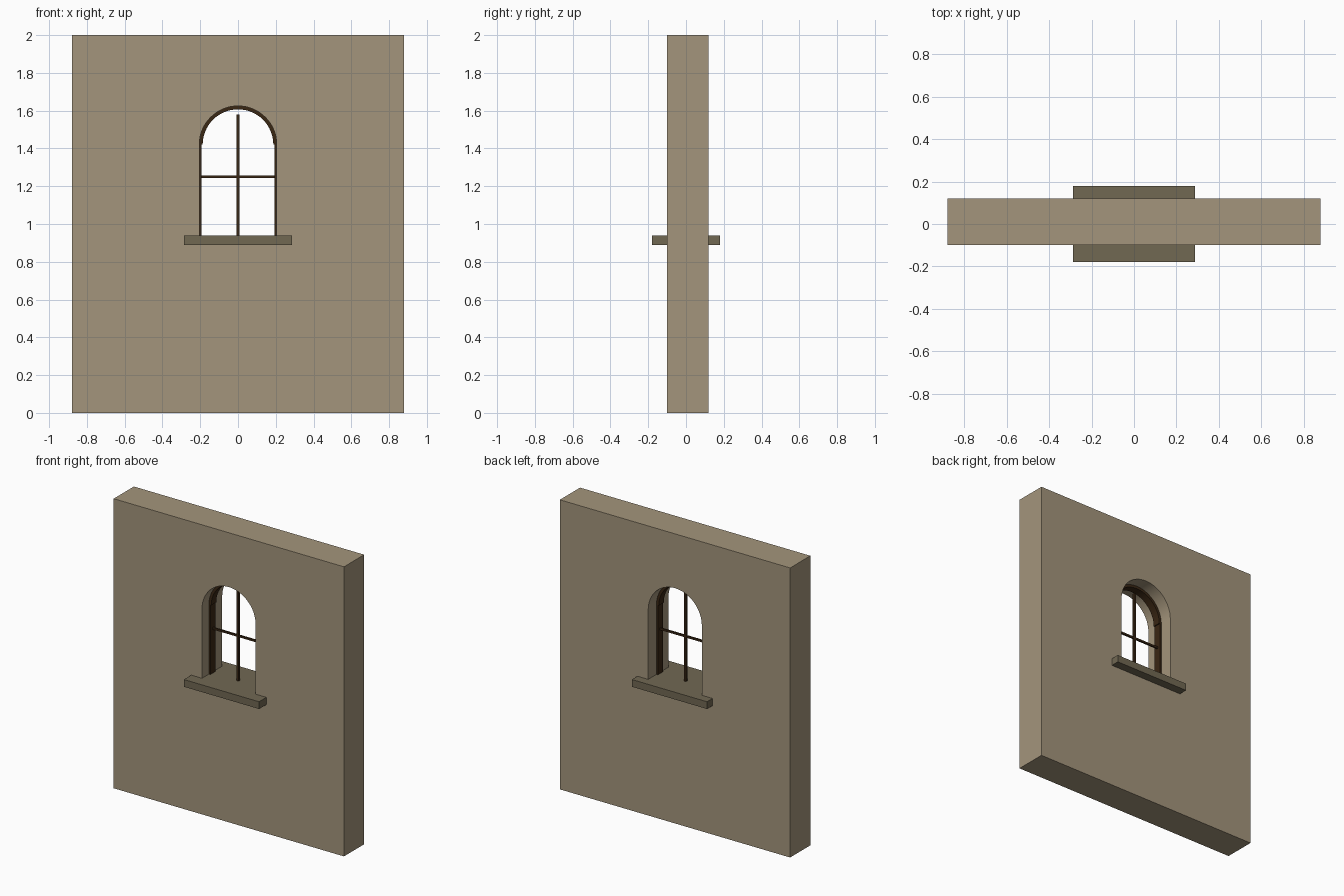
import bpy
import bmesh
from math import cos, sin, pi, radians

cube = bpy.data.objects.get("Cube")
if cube:
    bpy.data.objects.remove(cube, do_unlink=True)


def material(name, rgb):
    mat = bpy.data.materials.new(name)
    mat.use_nodes = True
    mat.diffuse_color = (*rgb, 1)
    mat.node_tree.nodes["Principled BSDF"].inputs["Base Color"].default_value = (*rgb, 1)
    return mat


plaster = material("tan plaster", (0.37, 0.3, 0.2))
stone = material("grey brown stone", (0.165, 0.138, 0.086))
wood = material("dark brown wood", (0.042, 0.02, 0.007))


def slab(name, outline, y0, y1, mat):
    """Extrude an outline in the xz plane from y0 to y1."""
    bm = bmesh.new()
    face = bm.faces.new([bm.verts.new((x, y0, z)) for x, z in outline])
    extruded = bmesh.ops.extrude_face_region(bm, geom=[face])["geom"]
    moved = [v for v in extruded if isinstance(v, bmesh.types.BMVert)]
    bmesh.ops.translate(bm, verts=moved, vec=(0, y1 - y0, 0))
    bmesh.ops.recalc_face_normals(bm, faces=bm.faces)
    mesh = bpy.data.meshes.new(name)
    bm.to_mesh(mesh)
    bm.free()
    mesh.materials.append(mat)
    obj = bpy.data.objects.new(name, mesh)
    bpy.context.collection.objects.link(obj)
    bpy.ops.object.select_all(action="DESELECT")
    obj.select_set(True)
    bpy.context.view_layer.objects.active = obj
    bpy.ops.object.shade_smooth_by_angle(angle=radians(30))
    return obj


def box(name, x0, x1, y0, y1, z0, z1, mat):
    return slab(name, [(x0, z0), (x1, z0), (x1, z1), (x0, z1)], y0, y1, mat)


def arc(radius, steps=32):
    """Half circle over the opening, from left to right of the picture plane."""
    return [(-radius * cos(pi * i / steps), SPRING + radius * sin(pi * i / steps))
            for i in range(steps + 1)]


HALF, TOP, FRONT, BACK = 0.88, 2.0, -0.10, 0.12
OPEN, SPRING, HEAD = 0.205, 1.42, 1.66
SILL_LOW, SILL_TOP = 0.89, 0.94

# Wall sides joined by the arch head
outline = [(-HALF, 0), (-OPEN, 0)] + arc(OPEN) + [
    (OPEN, 0), (HALF, 0), (HALF, TOP), (OPEN, TOP),
    (OPEN, HEAD), (-OPEN, HEAD), (-OPEN, TOP), (-HALF, TOP)]
slab("wall_with_arch", outline, FRONT, BACK, plaster)

# Panels above and below the window
box("upper_panel", -OPEN, OPEN, FRONT, BACK, HEAD, TOP, plaster)
box("lower_panel", -OPEN, OPEN, FRONT, BACK, 0, SILL_LOW + 0.01, plaster)

# Sill running through the wall
box("sill", -0.287, 0.287, -0.18, 0.18, SILL_LOW, SILL_TOP, stone)

# Window frame: arch and two jambs
slab("frame_arch", arc(OPEN) + arc(0.187)[::-1], -0.025, 0.03, wood)
for name, side in (("left_jamb", 1), ("right_jamb", -1)):
    x0, x1 = sorted((side * 0.194, side * OPEN))
    box(name, x0, x1, -0.025, 0.03, SILL_TOP, SPRING, wood)

# Glazing bars
box("upright_bar", -0.008, 0.008, -0.004, 0.012, SILL_TOP, 1.58, wood)
box("cross_bar", -OPEN, OPEN, -0.002, 0.010, 1.243, 1.256, wood)
